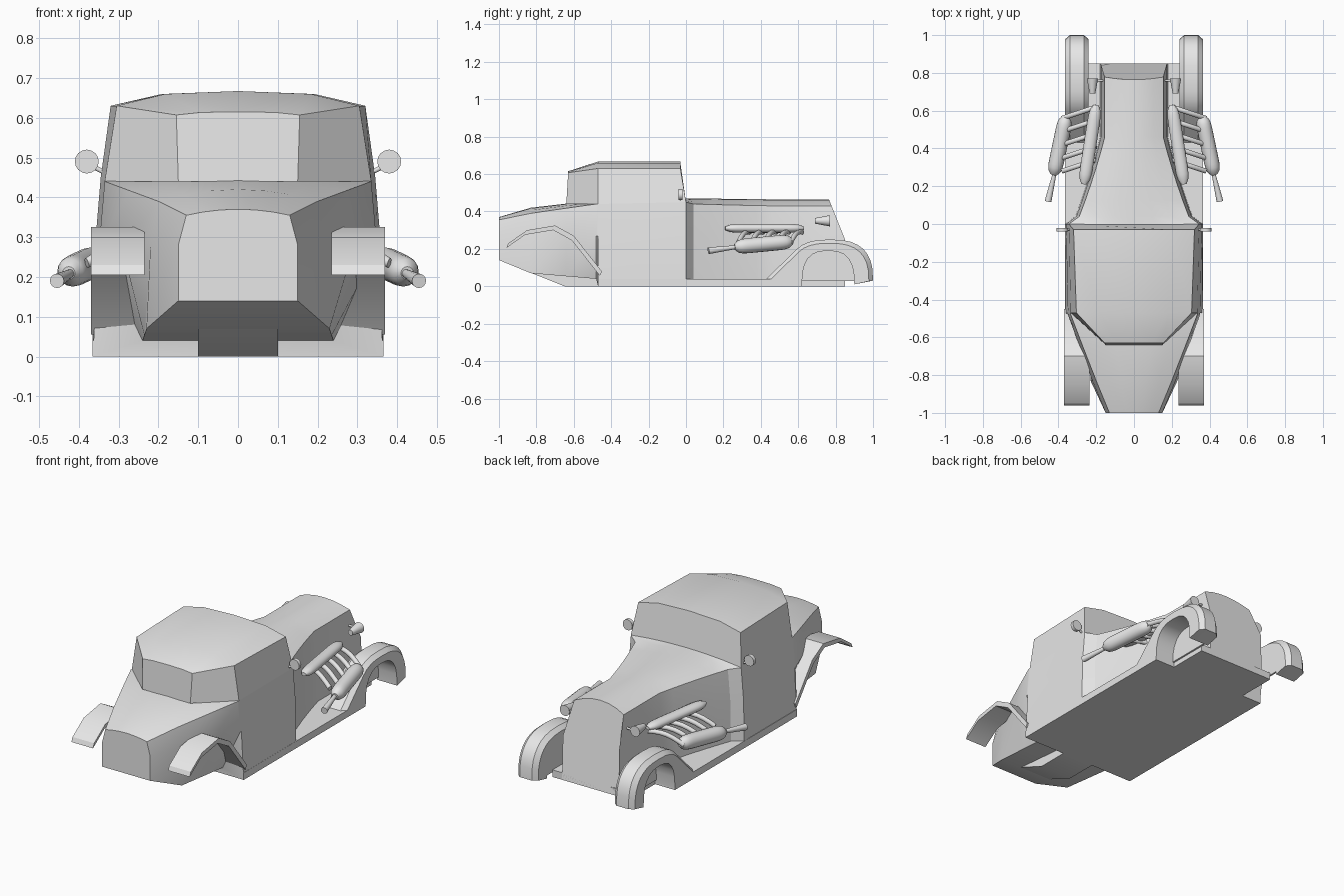
import bpy, bmesh, math
from mathutils import Vector

cube = bpy.data.objects.get("Cube")
if cube:
    bpy.data.objects.remove(cube, do_unlink=True)

grey = bpy.data.materials.new("plain_grey")
grey.use_nodes = True
colour = (.8, .8, .8, 1)
grey.diffuse_color = colour
grey.node_tree.nodes["Principled BSDF"].inputs["Base Color"].default_value = colour


def loft(name, rings, angle=30):
    """Skin a row of closed rings and cap both ends."""
    bm = bmesh.new()
    rows = [[bm.verts.new(point) for point in ring] for ring in rings]
    count = len(rows[0])
    for row, following in zip(rows, rows[1:]):
        for i in range(count):
            j = (i + 1) % count
            bm.faces.new((row[i], row[j], following[j], following[i]))
    bm.faces.new(rows[0])
    bm.faces.new(rows[-1])
    bmesh.ops.recalc_face_normals(bm, faces=bm.faces[:])
    mesh = bpy.data.meshes.new(name)
    bm.to_mesh(mesh)
    bm.free()
    mesh.materials.append(grey)
    obj = bpy.data.objects.new(name, mesh)
    bpy.context.collection.objects.link(obj)
    bpy.ops.object.select_all(action='DESELECT')
    bpy.context.view_layer.objects.active = obj
    obj.select_set(True)
    bpy.ops.object.shade_smooth_by_angle(angle=math.radians(angle))


def mirrored(half):
    """Complete a half section that ends on the centre line."""
    return half + [(-x, y, z) for x, y, z in reversed(half[:-1])]


def mix(first, second, t):
    return [a + (b - a) * t for a, b in zip(first, second)]


def shell(y, section, rake=0):
    """Body section: sill, flank and shoulder below a softly arched top."""
    sill_x, sill_z, flank_x, flank_z, shoulder_x, shoulder_z, crown = section
    half = [(sill_x, sill_z), (flank_x, flank_z)]
    for step in range(4):
        f = 1 - step / 3
        half.append((shoulder_x * f, crown - (crown - shoulder_z) * f * f))
    return mirrored([(x, y - max(0, z - flank_z) * rake, z) for x, z in half])


def pane(belt, roof, crown):
    """Cabin section from a belt corner to a roof corner and the roof crown."""
    x, y, z = roof
    return mirrored([belt, roof, (x * .6, y, mix([z], [crown], .8)[0]), (0, y, crown)])


def slab(name, profile, inner, outer):
    loft(name, [[(x, y, z) for y, z in profile] for x in (inner, outer)])


def box_profile(back, front, bottom, top):
    return [(back, bottom), (front, bottom), (front, top), (back, top)]


def arch(y, z, length, height, start, steps=12):
    """Squarish arch running from the start angle down to the front."""
    points = []
    for i in range(steps + 1):
        a = math.radians(start) * (1 - i / steps)
        c, s = math.cos(a), abs(math.sin(a))
        points.append((y + length * math.copysign(abs(c) ** .75, c), z + height * s ** .75))
    return points


def shrunk(points, factor):
    return [(mix([.72], [y], factor)[0], z * factor) for y, z in points]


def pipe(name, start, end, radius, end_radius=None, side=1, wide=1, bow=0, rounded=False):
    """Round tube, optionally bowed upward or with rounded ends."""
    start, end = Vector(start), Vector(end)
    start.x *= side
    end.x *= side
    across = (end - start).cross(Vector((0, 0, 1))).normalized()
    upward = across.cross(end - start).normalized()
    steps = 16 if rounded else 6
    rings = []
    for i in range(steps + 1):
        t = i / steps
        centre = start.lerp(end, t) + Vector((0, 0, bow * math.sin(math.pi * t)))
        r = radius + ((end_radius or radius) - radius) * t
        if rounded:
            r *= max(.4, math.sqrt(1 - abs(2 * t - 1) ** 8))
        turns = [math.tau * k / 16 for k in range(16)]
        rings.append([centre + across * r * wide * math.cos(a) + upward * r * math.sin(a)
                      for a in turns])
    loft(name, rings, 40)


# Tail and cabin tub, stepping out to full width ahead of the rear wheels
tail = (.15, .14, .15, .28, .13, .355, .37)
belly = (.23, .07, .22, .28, .2, .39, .42)
quarter = (.24, .04, .35, .27, .335, .44, .46)
door = (.365, 0) + quarter[2:]
cowl = (.365, 0, .36, .27, .345, .45, .47)
loft("body_tub", [shell(-1, tail), shell(-.83, belly), shell(-.64, mix(belly, quarter, .55)),
                  shell(-.48, quarter), shell(-.47, door), shell(0, cowl)])

# Keel under the tail
slab("tail_keel", [(-.85, .08), (-.65, 0), (-.46, 0), (-.46, .1)], -.1, .1)

# Cabin top with rear, corner and front panes
rear_roof, side_roof, front_roof = (.155, -.63, .607), (.305, -.47, .63), (.32, -.03, .63)
loft("cabin_top", [pane((.15, -.64, .44), rear_roof, .615),
                   pane((.335, -.47, .44), side_roof, .667),
                   pane((.345, 0, .45), front_roof, .667)], 25)

# Engine hood narrowing forward, with a raked nose
hood_back = (.31, .02, .305, .27, .29, .44, .47)
hood_front = (.18, 0, .175, .25, .155, .43, .465)
hood = [shell(0, cowl)]
for step in range(6):
    t = step / 5
    hood.append(shell(.04 + .42 * t, mix(hood_back, hood_front, t * (1.2 - .2 * t))))
hood += [shell(.74, hood_front), shell(.85, hood_front, rake=.4)]
loft("engine_hood", hood)

# Floor and running boards
slab("floor_board", box_profile(-.47, .62, 0, .04), -.365, .365)
slab("front_floor", box_profile(.6, .85, 0, .04), -.24, .24)

# Fender profiles
front_arc = [(.42, .03)] + arch(.77, .03, .23, .22, 135)
wheel_arc = arch(.76, .01, .14, .18, 180)[::-1]
rear_arc = [(-.95, .23), (-.85, .3), (-.7, .325), (-.6, .27), (-.45, .08)]
rear_under = [(y - .01, z - .025) for y, z in reversed(rear_arc)]

for side, label in ((1, "left_"), (-1, "right_")):
    # Front fender with chamfered rims and a closed inner wall
    loft(label + "front_fender", [
        [(x * side, y, z) for y, z in shrunk(front_arc, factor) + wheel_arc]
        for x, factor in ((.24, .92), (.265, 1), (.34, 1), (.365, .92))], 25)
    slab(label + "fender_wall", shrunk(front_arc, .91), .24 * side, .25 * side)

    # Open rear fender
    slab(label + "rear_fender", rear_arc + rear_under, .235 * side, .37 * side)

    # Headlight and its arm
    pipe(label + "headlight", (.22, .69, .35), (.22, .77, .35), .015, .03, side)
    pipe(label + "headlight_arm", (.15, .76, .35), (.21, .76, .35), .006, side=side)

    # Door mirror and its arm
    pipe(label + "mirror", (.38, -.04, .49), (.38, -.02, .49), .03, side=side)
    pipe(label + "mirror_arm", (.32, -.03, .455), (.37, -.03, .48), .006, side=side)

    # Exhaust cover, branch pipes, muffler and tailpipe
    pipe(label + "exhaust_cover", (.2, .63, .31), (.265, .21, .31), .024,
         side=side, wide=1.4, rounded=True)
    for i in range(5):
        y = .34 + i * .07
        pipe(label + "exhaust_pipe", (.2, y, .29), (.38, y - .06, .235), .013,
             side=side, bow=.02)
    pipe(label + "muffler", (.36, .57, .24), (.425, .26, .21), .04, side=side, rounded=True)
    pipe(label + "tailpipe", (.42, .27, .21), (.455, .12, .19), .01, .018, side)
